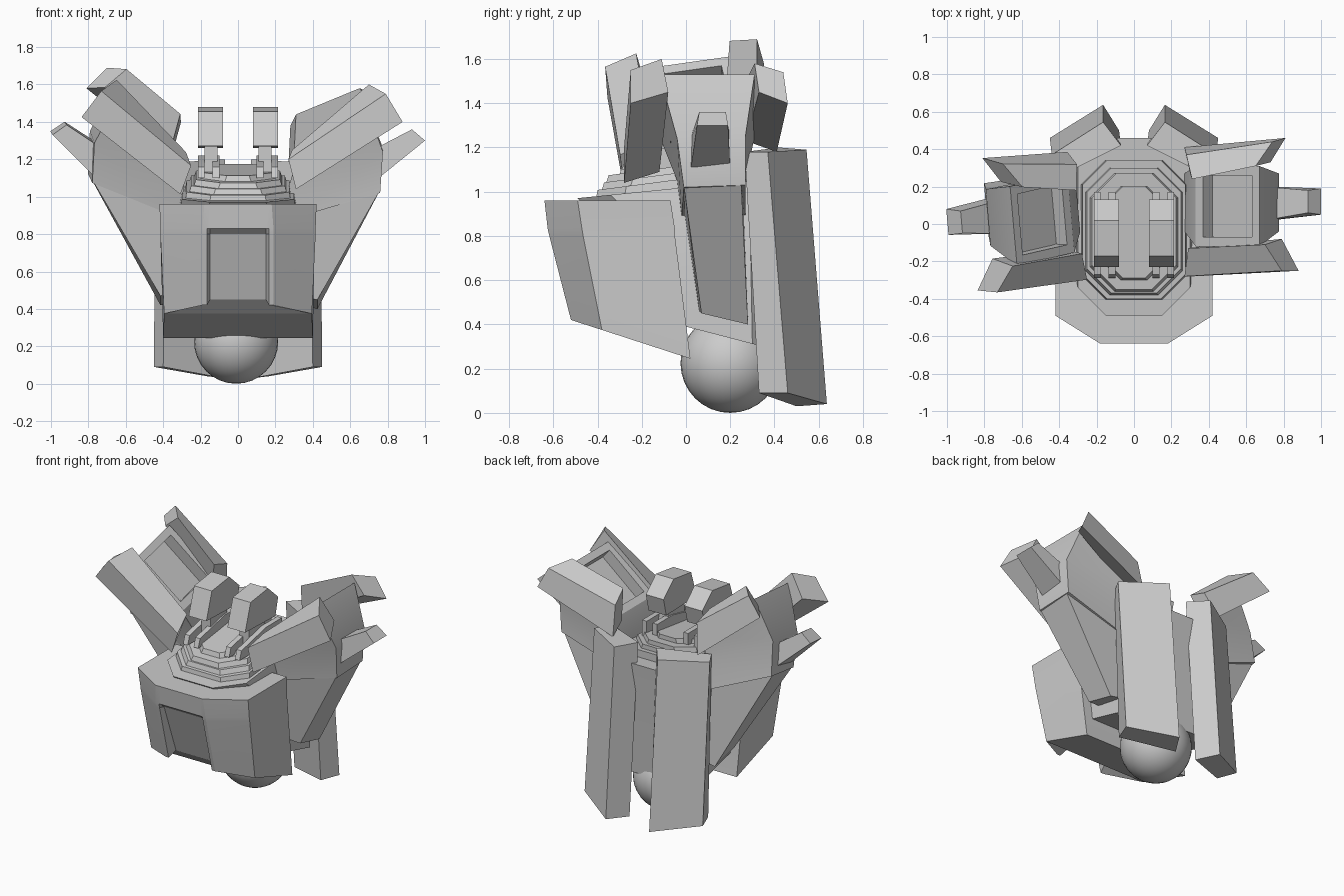
import bpy, bmesh
from math import radians
from mathutils import Matrix, Vector

if "Cube" in bpy.data.objects:
    bpy.data.objects.remove(bpy.data.objects["Cube"])

MIRROR = Matrix.Diagonal((-1, 1, 1, 1))
IDENTITY = Matrix.Identity(4)


def turn(pivot, shift, rx, ry, rz):
    """Rotation about a pivot (degrees) followed by a shift."""
    p = Vector(pivot)
    return (Matrix.Translation(p + Vector(shift)) @ Matrix.Rotation(radians(rz), 4, 'Z')
            @ Matrix.Rotation(radians(rx), 4, 'X') @ Matrix.Rotation(radians(ry), 4, 'Y')
            @ Matrix.Translation(-p))


# the left arm is a mirror of the right one, raised and turned a little
LEFT_POSE = turn((-.3, .1, 1), (-.035, 0, .025), 8, 5.5, 5) @ MIRROR


def finish(name, bm, matrix=None):
    if matrix:
        bm.transform(matrix)
    bmesh.ops.recalc_face_normals(bm, faces=bm.faces)
    me = bpy.data.meshes.new(name)
    bm.to_mesh(me)
    bm.free()
    me.shade_smooth()
    me.set_sharp_from_angle(angle=radians(25))
    ob = bpy.data.objects.new(name, me)
    bpy.context.collection.objects.link(ob)
    return ob


def loft(name, rings, matrix=None, recess=None, last_cap=None):
    """Skin equal-length rings; optionally sink a panel (inset, depth) into the end cap."""
    bm = bmesh.new()
    vs = [[bm.verts.new(p) for p in r] for r in rings]
    n = len(rings[0])
    for a, b in zip(vs, vs[1:]):
        for i in range(n):
            j = (i + 1) % n
            bm.faces.new((a[i], a[j], b[j], b[i]))
    bm.faces.new(vs[0])
    if last_cap:
        for f in last_cap:
            bm.faces.new([vs[-1][i] for i in f])
    else:
        cap = bm.faces.new(vs[-1])
    bmesh.ops.recalc_face_normals(bm, faces=bm.faces)
    if recess:
        bmesh.ops.inset_region(bm, faces=[cap], thickness=recess[0], use_even_offset=True)
        cap.normal_update()
        d = cap.normal * recess[1]
        inner = bmesh.ops.extrude_discrete_faces(bm, faces=[cap])['faces']
        for v in inner[0].verts:
            v.co -= d
    return finish(name, bm, matrix)


def octo(hx, y0, y1, ch, z, slope):
    pts = [(hx - ch, y0), (hx, y0 + ch), (hx, y1 - ch), (hx - ch, y1)]
    pts += [(-x, y) for x, y in reversed(pts)]
    return [(x, y, z + slope * y) for x, y in pts]


# chest armour with a groove that deepens toward the bottom
def chest_row(half):
    return half + [(-x, y, z) for x, y, z in reversed(half)]


chest = [
    [(.42, -.07, .96), (.42, -.49, .96), (.18, -.64, .96), (.165, -.64, .96), (.15, -.64, .96)],
    [(.41, -.05, .83), (.415, -.47, .83), (.19, -.625, .83), (.165, -.625, .83), (.15, -.625, .83)],
    [(.41, -.05, .80), (.415, -.465, .80), (.19, -.618, .80), (.165, -.618, .80), (.15, -.59, .80)],
    [(.40, .02, .245), (.395, -.38, .375), (.19, -.52, .42), (.165, -.52, .42), (.15, -.46, .45)]]
loft("chest_armour", [chest_row(h) for h in chest],
     last_cap=[(0, 1, 8, 9), (1, 2, 3, 4), (5, 6, 7, 8), (1, 4, 5, 8)])

# torso core and stepped neck collars, tilted up toward the back
loft("torso_core", [octo(.34, -.2, .40, .1, .39, -.26), octo(.34, -.3, .44, .15, .8, .1),
                    octo(.30, -.49, .46, .15, 1.02, .1)])
for i, (hx, y0, y1, z0, z1) in enumerate([(.285, -.41, .34, 1.0, 1.06), (.26, -.38, .30, 1.06, 1.09),
                                          (.235, -.36, .27, 1.09, 1.12), (.20, -.30, .2, 1.12, 1.15)]):
    loft(f"neck_collar_{i + 1}", [octo(hx, y0, y1, .13, z0, .13), octo(hx - .01, y0 + .01, y1, .13, z1, .13)])

# ball joint underneath
bm = bmesh.new()
bmesh.ops.create_uvsphere(bm, u_segments=32, v_segments=16, radius=.225,
                          matrix=Matrix.Translation((-.01, .2, .225)))
finish("ball_joint", bm)


def slab(x0, x1, yz):
    return [[(x, y, z) for y, z in yz] for x in (x0, x1)]


for side, m in (("right", None), ("left", MIRROR)):
    # optics on forked stalks
    loft(f"{side}_optic", slab(.08, .215, [(-.23, 1.27), (-.17, 1.455), (.02, 1.48),
                                          (.13, 1.38), (.10, 1.26)]), m)
    loft(f"{side}_optic_stalk", slab(.11, .18, [(-.14, 1.1), (-.14, 1.28), (.03, 1.29), (.05, 1.1)]), m)
    for k, x in enumerate((.10, .18)):
        loft(f"{side}_fork_{k + 1}", slab(x, x + .035, [(-.29, 1.1), (-.27, 1.16), (.0, 1.22),
                                                       (.17, 1.22), (.17, 1.1)]), m)
    # long slabs hanging at the back
    loft(f"{side}_back_slab", [
        [(.165, .637, .04), (.45, .46, .09), (.40, .33, .09), (.08, .50, .03)],
        [(.165, .545, 1.19), (.44, .37, 1.18), (.38, .265, 1.18), (.07, .42, 1.2)]], m)

for side, m in (("right", IDENTITY), ("left", LEFT_POSE)):
    left = side == "left"
    # shoulder block with sunken top
    loft(f"{side}_shoulder", [
        [(.28, -.02, .88), (.76, -.01, 1.02), (.76, .27, 1.03), (.28, .27, .88)],
        [(.27, -.04, 1.05), (.775, -.04, 1.24), (.775, .27, 1.26), (.27, .27, 1.05)],
        [(.33, -.12, 1.25), (.67, -.12, 1.53), (.67, .31, 1.53), (.33, .31, 1.25)]],
        m, recess=(.05, .08))
    # wedge below the shoulder; its foot stays close to the torso on both sides
    foot = [(.33, .06, .46), (.425, .07, .45), (.425, .28, .40), (.33, .28, .42)]
    top = [(.33, -.01, .93), (.757, -.01, 1.03), (.757, .25, 1.03), (.33, .26, .93)]
    foot_pose = Matrix.Translation((.01, 0, .02)) @ MIRROR if left else m
    loft(f"{side}_shoulder_wedge", [[foot_pose @ Vector(p) for p in foot], [m @ Vector(p) for p in top]])
    # fins along both sides of the shoulder
    loft(f"{side}_front_fin", [
        [(.29, -.13, 1.25), (.27, -.28, 1.20), (.31, -.28, 1.04), (.36, -.12, 1.09)],
        [(.70, -.11, 1.60), (.79, -.25, 1.55), (.88, -.25, 1.40), (.79, -.08, 1.45)]], m)
    loft(f"{side}_back_fin", [
        [(.31, .24, 1.44), (.28, .37, 1.38), (.27, .41, 1.18), (.30, .27, 1.23)],
        [(.65, .31, 1.58), (.74, .44, 1.54), (.81, .46, 1.40), (.73, .33, 1.45)]],
        turn((-.55, .25, 1.45), (0, 0, .01), 0, 11, 0) @ m if left else m)
    # stub barrel with a low collar
    bp = Matrix.Translation((0, 0, -.05)) @ m if left else m
    loft(f"{side}_barrel", [
        [(.74, .02, 1.09), (.74, .2, 1.11), (.70, .2, 1.24), (.70, .02, 1.24)],
        [(1.0, .05, 1.30), (1.0, .19, 1.30), (.93, .18, 1.36), (.93, .06, 1.36)]], bp)
